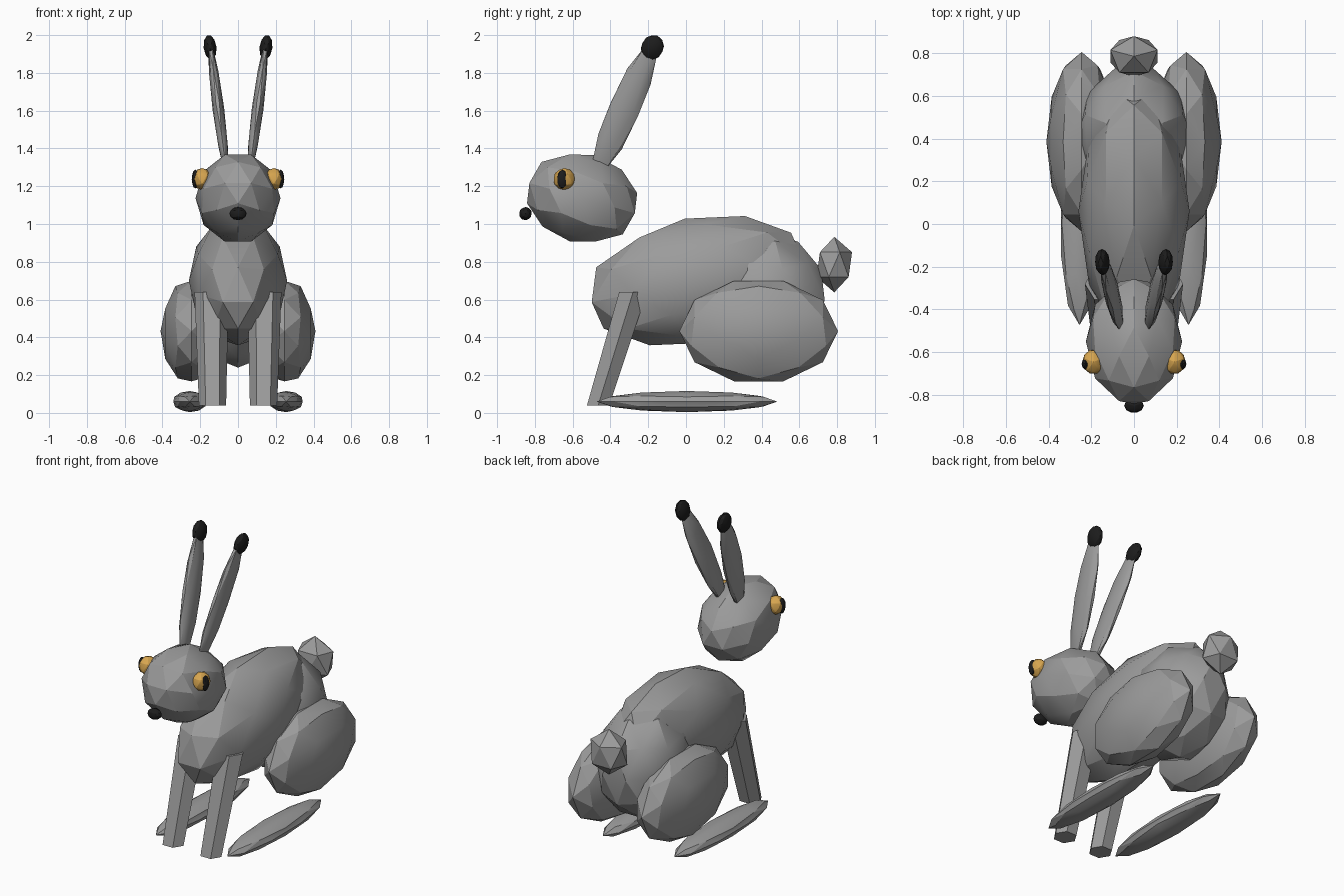
import bpy, bmesh, math
from mathutils import Matrix, Vector

if "Cube" in bpy.data.objects:
    bpy.data.objects.remove(bpy.data.objects["Cube"])


def material(name, rgb):
    m = bpy.data.materials.new(name)
    m.diffuse_color = (*rgb, 1)
    m.use_nodes = True
    m.node_tree.nodes["Principled BSDF"].inputs["Base Color"].default_value = m.diffuse_color
    return m


FUR = material("grey_fur", (0.33, 0.33, 0.33))
BLACK = material("black", (0.012, 0.012, 0.012))
AMBER = material("amber", (0.68, 0.38, 0.08))


def finish(name, bm, mat):
    bmesh.ops.recalc_face_normals(bm, faces=bm.faces)
    mesh = bpy.data.meshes.new(name)
    bm.to_mesh(mesh)
    bm.free()
    mesh.materials.append(mat)
    ob = bpy.data.objects.new(name, mesh)
    bpy.context.collection.objects.link(ob)
    bpy.ops.object.select_all(action='DESELECT')
    ob.select_set(True)
    bpy.context.view_layer.objects.active = ob
    bpy.ops.object.shade_smooth_by_angle(angle=math.radians(20))
    return ob


def blob(name, loc, radii, mat=FUR, tilt=0, turn=90, pole_x=False, sub=2, axis=None):
    """Faceted ellipsoid; tilt is about x, axis points its local z somewhere."""
    bm = bmesh.new()
    bmesh.ops.create_icosphere(bm, subdivisions=sub, radius=1)
    base = Matrix.Rotation(math.radians(turn), 4, 'Z')
    if pole_x:  # ten-sided outline seen from the side
        base = Matrix.Rotation(math.radians(90), 4, 'Y') @ Matrix.Rotation(math.radians(0), 4, 'Z')
    rot = Matrix.Rotation(math.radians(tilt), 4, 'X')
    if axis is not None:
        z = Vector(axis).normalized()
        y = (Vector((0, 1, 0)) - z * z.y).normalized()
        x = y.cross(z)
        rot = Matrix((x, y, z)).transposed().to_4x4()
    bm.transform(Matrix.Translation(loc) @ rot @ Matrix.Diagonal((*radii, 1)) @ base)
    return finish(name, bm, mat)


def mirrored(ob):
    """Copy a right-hand part to the left."""
    mesh = ob.data.copy()
    mesh.transform(Matrix.Diagonal((-1, 1, 1, 1)))
    mesh.flip_normals()
    twin = bpy.data.objects.new(ob.name.replace("right", "left"), mesh)
    bpy.context.collection.objects.link(twin)


def limb(name, a, b, r_a, r_b, sides=6):
    """Tapered prism with level ends."""
    bm = bmesh.new()
    rings = []
    for c, r in ((a, r_a), (b, r_b)):
        rings.append([bm.verts.new((c[0] + r * math.cos(k * math.tau / sides),
                                    c[1] + r * math.sin(k * math.tau / sides) * 0.95,
                                    c[2])) for k in range(sides)])
    for k in range(sides):
        n = (k + 1) % sides
        bm.faces.new((rings[0][k], rings[0][n], rings[1][n], rings[1][k]))
    for ring in rings:
        bm.faces.new(ring)
    return finish(name, bm, FUR)


# torso, rump and tail
blob("body", (0, 0.06, 0.70), (0.26, 0.60, 0.335), tilt=11.5)
blob("rump", (0, 0.42, 0.60), (0.27, 0.33, 0.36))
blob("tail", (0, 0.785, 0.785), (0.13, 0.105, 0.147), sub=1)

# head and nose
blob("head", (0, -0.55, 1.137), (0.225, 0.305, 0.238), tilt=-16)
blob("nose", (0, -0.85, 1.055), (0.046, 0.034, 0.035), BLACK)

# eyes with upright pupils
mirrored(blob("right_eye", (0.19, -0.645, 1.238), (0.052, 0.058, 0.058), AMBER))
mirrored(blob("right_pupil", (0.226, -0.655, 1.238), (0.019, 0.027, 0.05), BLACK))

# ears with dark tips
ear_dir = (0.085, 0.29, 0.67)
mirrored(blob("right_ear", (0.104, -0.325, 1.61), (0.031, 0.084, 0.39), axis=ear_dir))
mirrored(blob("right_ear_tip", (0.148, -0.178, 1.935), (0.034, 0.06, 0.068), BLACK, axis=ear_dir))

# front legs
mirrored(limb("right_front_leg", (0.14, -0.28, 0.64), (0.135, -0.465, 0.04), 0.09, 0.072))

# hind thighs and long feet
mirrored(blob("right_thigh", (0.245, 0.385, 0.433), (0.165, 0.42, 0.28), pole_x=True))
mirrored(blob("right_hind_foot", (0.255, 0.005, 0.06), (0.092, 0.478, 0.056), turn=0))
